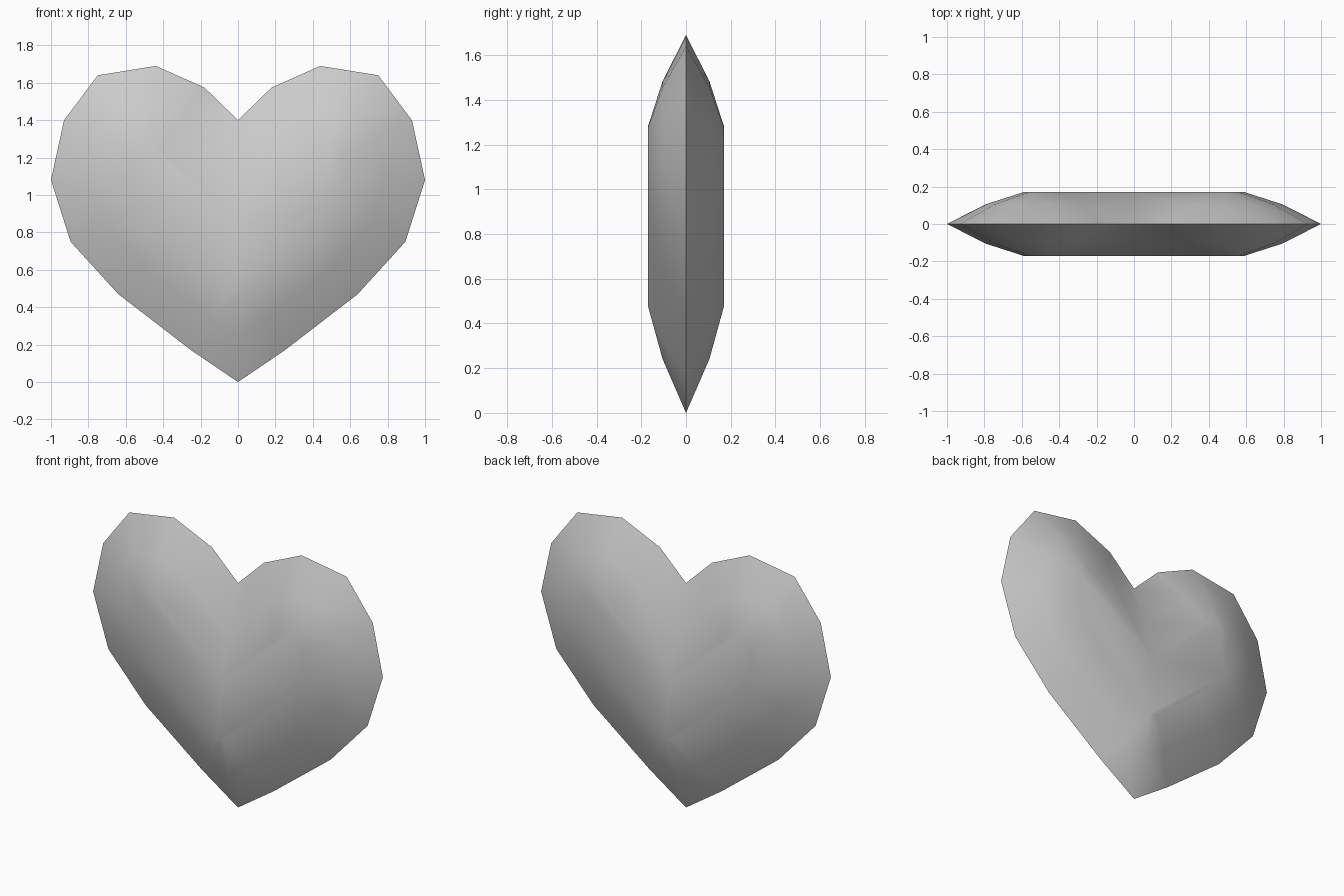
import bpy, bmesh, math
from mathutils import Vector

if "Cube" in bpy.data.objects:
    bpy.data.objects.remove(bpy.data.objects["Cube"])

# Heart outline: right half (x, z) from bottom tip to cleft, mirrored
half = [(0, 0), (0.25, 0.17), (0.64, 0.47), (0.895, 0.75), (1.0, 1.08),
        (0.93, 1.4), (0.75, 1.64), (0.44, 1.69), (0.18, 1.575), (0, 1.4)]
outline = [Vector(p) for p in half + [(-x, z) for x, z in half[-2:0:-1]]]


def inset(points, d):
    """Move every edge inward by d (outline runs counter-clockwise)."""
    result = []
    for i, p in enumerate(points):
        a = (p - points[i - 1]).normalized()
        b = (points[(i + 1) % len(points)] - p).normalized()
        na, nb = Vector((-a.y, a.x)), Vector((-b.y, b.x))
        result.append(p + (na + nb) * d / (1 + na.dot(nb)))
    return result


bm = bmesh.new()


def ring(d, y):
    return [bm.verts.new((p.x, y, p.y)) for p in inset(outline, d)]


def bridge(r1, r2):
    n = len(r1)
    for i in range(n):
        j = (i + 1) % n
        bm.faces.new((r1[i], r1[j], r2[j], r2[i]))


# Sharp rim, then bevelled rings up to a flat middle on both sides
rim = ring(0, 0)
for side in (-1, 1):
    mid = ring(0.2, side * 0.105)
    top = ring(0.395, side * 0.17)
    bridge(rim, mid)
    bridge(mid, top)
    bm.faces.new(top)
bmesh.ops.recalc_face_normals(bm, faces=bm.faces[:])

mesh = bpy.data.meshes.new("heart")
bm.to_mesh(mesh)
bm.free()
heart = bpy.data.objects.new("heart", mesh)
bpy.context.collection.objects.link(heart)

# Smooth faces with a crisp rim
bpy.context.view_layer.objects.active = heart
heart.select_set(True)
bpy.ops.object.shade_smooth_by_angle(angle=math.radians(60))
